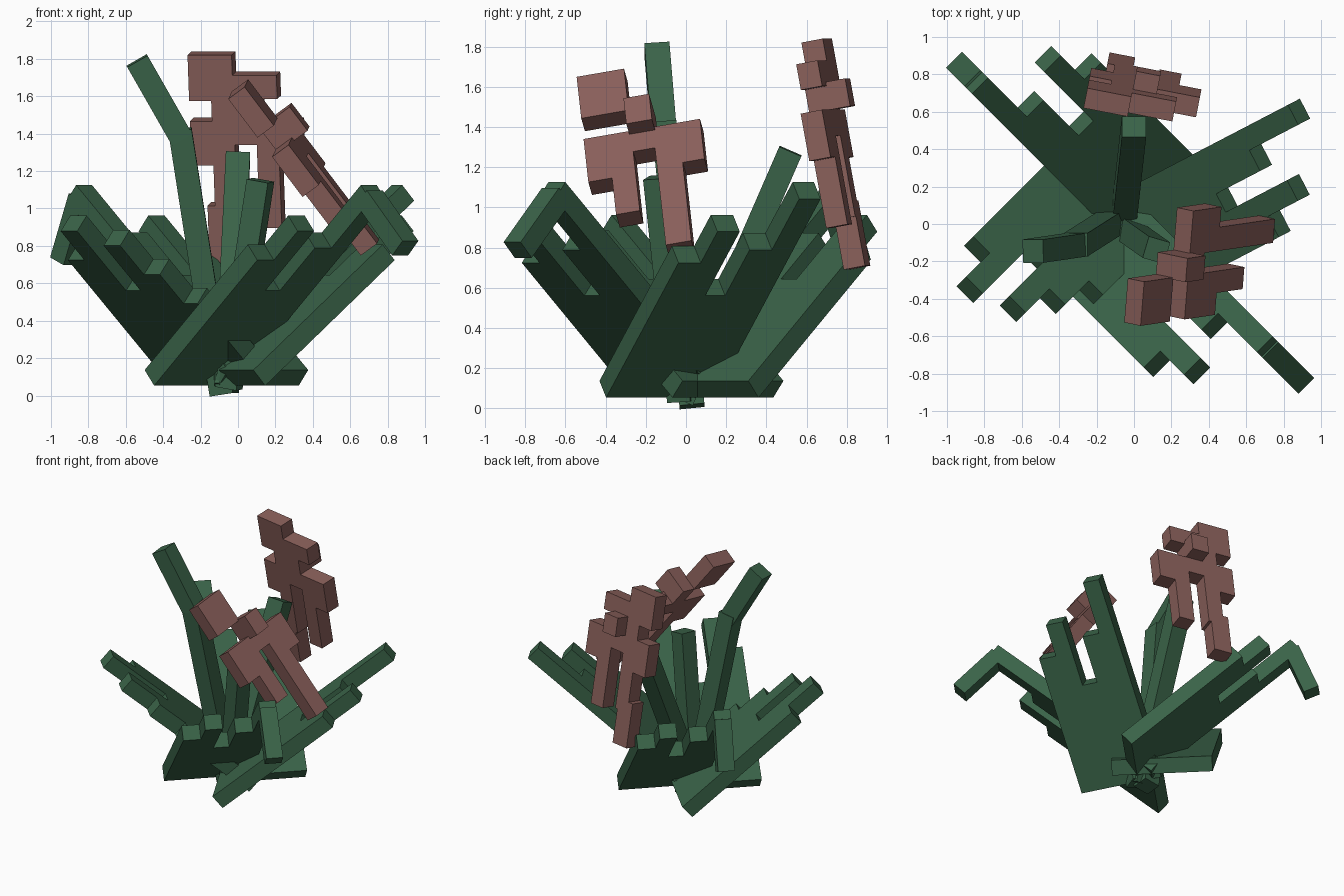
import bpy, bmesh, math
from mathutils import Vector, Matrix

if "Cube" in bpy.data.objects:
    bpy.data.objects.remove(bpy.data.objects["Cube"])


def material(name, rgb):
    m = bpy.data.materials.new(name)
    m.diffuse_color = (*rgb, 1)
    m.use_nodes = True
    m.node_tree.nodes["Principled BSDF"].inputs["Base Color"].default_value = m.diffuse_color
    return m


GREEN = material("leaf green", (0.042, 0.125, 0.065))
PINK = material("petal pink", (0.25, 0.115, 0.102))


def finish(bm, name, mat):
    bmesh.ops.recalc_face_normals(bm, faces=bm.faces)
    me = bpy.data.meshes.new(name)
    bm.to_mesh(me)
    bm.free()
    me.materials.append(mat)
    ob = bpy.data.objects.new(name, me)
    bpy.context.collection.objects.link(ob)
    return ob


def frame(o, x, y, z):
    m = Matrix((x, y, z)).transposed().to_4x4()
    m.translation = o
    return m


def add_box(bm, mat, lo, hi):
    lo, hi = Vector(lo), Vector(hi)
    size = hi - lo
    local = Matrix.Translation((lo + hi) / 2) @ Matrix.Diagonal((*size, 1))
    bmesh.ops.create_cube(bm, size=1, matrix=mat @ local)


def beam(bm, a, b, side, width, thick):
    """Square-ended bar from a to b; side is the rough width direction."""
    a, b = Vector(a), Vector(b)
    d = (b - a).normalized()
    n = d.cross(Vector(side)).normalized()
    s = n.cross(d)
    add_box(bm, frame(a, d, s, n), (0, -width / 2, -thick / 2),
            ((b - a).length, width / 2, thick / 2))


# --- Spreading leaf fans: stepped plates leaning out from the base ---
SLOPE = 0.86
THICK = 0.11
PITCH = math.atan(SLOPE)
S0 = -0.09
FAN = [(-0.42, 0.69), (-0.295, 0.87), (-0.17, 0.50), (-0.06, 0.765), (0.065, 1.06)]
FAN_STEPPED = [(-0.42, 0.69), (-0.295, 0.87), (-0.17, 0.50), (-0.06, 0.78),
               (0.065, 0.60), (0.185, 0.42)]


def leaf_fan(name, angle, columns, end, shift, droop=None):
    a = math.radians(angle)
    out = Vector((math.cos(a), math.sin(a), 0))
    left = Vector((-math.sin(a), math.cos(a), 0))
    up = Vector((0, 0, 1))
    d = out * math.cos(PITCH) + up * math.sin(PITCH)
    n = d.cross(left)
    o = out * shift[0] + left * shift[1] + up * 0.172
    k = 1 / math.cos(PITCH)
    # outline of the stepped columns, extruded to a plate
    edges = [c[0] for c in columns] + [end]
    pts = [(S0, edges[-1]), (S0, edges[0])]
    for i, (p, s) in enumerate(columns):
        pts += [(s, p), (s, edges[i + 1])]
    bm = bmesh.new()
    face = bm.faces.new([bm.verts.new(o + d * (s * k) + left * p - n * THICK / 2)
                         for s, p in pts])
    ext = bmesh.ops.extrude_face_region(bm, geom=[face])
    bmesh.ops.translate(bm, vec=n * THICK,
                        verts=[v for v in ext["geom"] if isinstance(v, bmesh.types.BMVert)])
    # hanging tip
    if droop:
        start = o + d * (1.03 * k) + left * 0.125
        tip = start + out * droop[0] - up * droop[1]
        beam(bm, start, tip, left, 0.12, THICK)
    finish(bm, name, GREEN)


leaf_fan("leaf_fan_right", 27.5, FAN, 0.185, (0, 0))
leaf_fan("leaf_fan_front_right", -45, FAN, 0.185, (-0.075, -0.085), (0.27, 0.27))
leaf_fan("leaf_fan_back_left", 135, FAN, 0.185, (0.08, -0.065), (0.14, 0.34))
leaf_fan("leaf_fan_front_left", 225, FAN_STEPPED, 0.29, (0, -0.14))

# --- Upright central leaves ---
bm = bmesh.new()
beam(bm, (-0.09, 0.03, 0.01), (-0.31, -0.11, 1.42), (1, 0, 0), 0.125, 0.125)
beam(bm, (-0.30, -0.11, 1.37), (-0.54, -0.145, 1.79), (0, 1, 0), 0.125, 0.125)
finish(bm, "tall_bent_leaf", GREEN)

bm = bmesh.new()
beam(bm, (-0.06, -0.02, 0.04), (0.0, 0.52, 1.28), (1, 0, 0), 0.13, 0.12)
finish(bm, "upright_leaf_back", GREEN)

bm = bmesh.new()
beam(bm, (-0.05, -0.02, 0.04), (0.12, -0.14, 1.15), (1, -0.3, 0), 0.12, 0.12)
finish(bm, "upright_leaf_front", GREEN)


# --- Blocky flowers: rectangles (u0, u1, v0, v1, n0, n1) in a tilted plane ---
def flower(name, origin, across, up, blocks):
    e1 = Vector(across).normalized()
    e2 = Vector(up)
    e2 = (e2 - e1 * e2.dot(e1)).normalized()
    m = frame(Vector(origin), e1, e2, e1.cross(e2))
    bm = bmesh.new()
    for u0, u1, v0, v1, n0, n1 in blocks:
        add_box(bm, m, (u0, v0, n0), (u1, v1, n1))
    finish(bm, name, PINK)


T = -0.11
flower("flower_right", (0.27, -0.51, 1.34), (0.08, 0.98, 0.17), (-0.60, -0.09, 0.79), [
    (0, 0.24, 0.13, 0.39, T, 0),            # head
    (0.23, 0.36, -0.02, 0.14, T, 0.09),     # raised centre
    (0, 0.59, -0.13, 0, T, 0),              # crossbar
    (0, 0.13, -0.27, -0.13, T, 0),          # left petal
    (0.12, 0.24, -0.50, -0.13, T, 0),       # short lower petal
    (0.35, 0.48, -0.74, -0.13, T, 0),       # long lower petal
    (0.48, 0.59, -0.25, -0.13, T, 0),       # right petal
])
flower("flower_back", (-0.27, 0.62, 1.82), (0.98, -0.19, 0), (-0.03, -0.18, 0.98), [
    (0, 0.24, -0.25, 0, T, 0),              # head
    (0.22, 0.48, -0.24, -0.11, T, 0),       # upper right petal
    (0.24, 0.37, -0.36, -0.22, -0.21, 0),   # raised centre
    (0.12, 0.24, -0.90, -0.24, T, 0),       # stem petal
    (0, 0.60, -0.49, -0.36, T, 0),          # crossbar
    (0, 0.13, -0.60, -0.36, T, 0),          # left petal
    (0.48, 0.60, -0.60, -0.36, T, 0),       # right petal
    (0.36, 0.48, -0.94, -0.36, T, 0),       # short lower petal
    (0.08, 0.22, -1.15, -0.82, T, 0),       # lower tip
])
